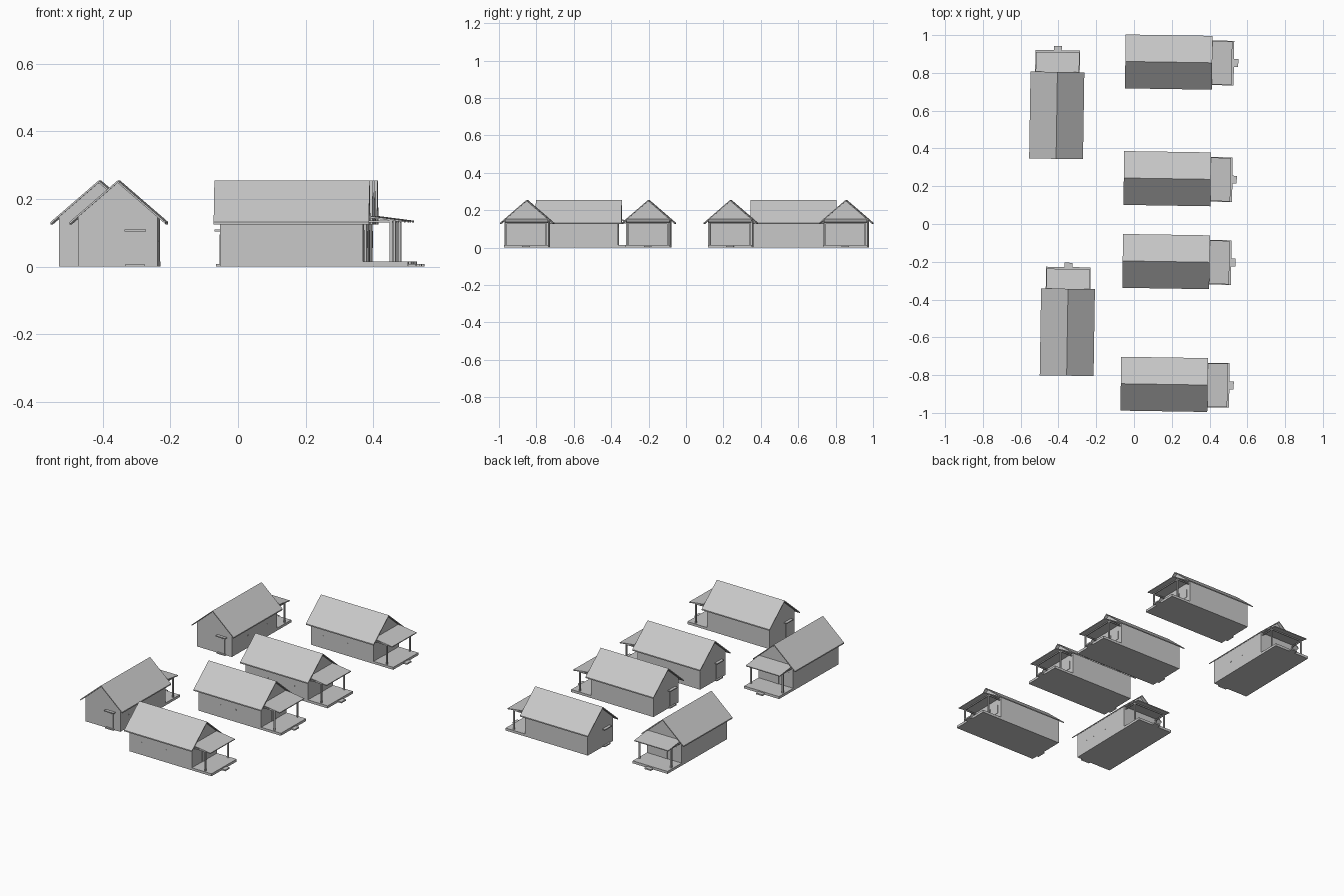
import bpy
import bmesh
from math import radians
from mathutils import Matrix

cube = bpy.data.objects.get("Cube")
if cube:
    bpy.data.objects.remove(cube, do_unlink=True)

grey = bpy.data.materials.new("plain_grey")
grey.use_nodes = True
GREY = (0.58, 0.58, 0.58, 1)
grey.diffuse_color = GREY
grey.node_tree.nodes["Principled BSDF"].inputs["Base Color"].default_value = GREY

# Cabin measures, with the porch towards local +x
WALL_X, WALL_Y = 0.212, 0.118
ROOF_X, ROOF_Y = 0.23, 0.1425
RIDGE, EAVE, THICK = 0.255, 0.132, 0.007
SLOPE = (RIDGE - EAVE) / ROOF_Y

parts = []


def finish(name, bm):
    bmesh.ops.recalc_face_normals(bm, faces=bm.faces)
    mesh = bpy.data.meshes.new(name)
    bm.to_mesh(mesh)
    bm.free()
    mesh.materials.append(grey)
    parts.append((name, mesh))


def extruded(name, profile, vec):
    """Closed profile of 3D points swept along vec."""
    bm = bmesh.new()
    face = bm.faces.new([bm.verts.new(p) for p in profile])
    out = bmesh.ops.extrude_face_region(bm, geom=[face], use_keep_orig=True)
    moved = [v for v in out["geom"] if isinstance(v, bmesh.types.BMVert)]
    bmesh.ops.translate(bm, verts=moved, vec=vec)
    finish(name, bm)


def box(name, x, y, z):
    """Box given by its ranges on each axis."""
    extruded(name, [(x[0], y[0], z[0]), (x[1], y[0], z[0]),
                    (x[1], y[1], z[0]), (x[0], y[1], z[0])], (0, 0, z[1] - z[0]))


# Walls with gables, and the pitched roof
wall_top = RIDGE - SLOPE * WALL_Y - THICK
pentagon = [(-WALL_Y, 0), (WALL_Y, 0), (WALL_Y, wall_top),
            (0, RIDGE - THICK), (-WALL_Y, wall_top)]
extruded("walls", [(-WALL_X, y, z) for y, z in pentagon], (2 * WALL_X, 0, 0))
chevron = [(-ROOF_Y, EAVE), (0, RIDGE), (ROOF_Y, EAVE),
           (ROOF_Y, EAVE - THICK), (0, RIDGE - THICK), (-ROOF_Y, EAVE - THICK)]
extruded("roof", [(-ROOF_X, y, z) for y, z in chevron], (2 * ROOF_X, 0, 0))

# Porch deck, step, posts, beam and lean-to roof
box("porch_deck", (WALL_X, 0.345), (-WALL_Y, WALL_Y), (0, 0.015))
box("porch_step", (0.345, 0.368), (-0.021, 0.021), (0, 0.008))
for side, label in ((1, "left"), (-1, "right")):
    y = side * 0.107
    box("porch_post_" + label, (0.291, 0.299), (y - 0.004, y + 0.004), (0.015, 0.136))
    box("porch_side_beam_" + label, (WALL_X, 0.299), (y - 0.003, y + 0.003), (0.13, 0.136))
box("porch_front_beam", (0.292, 0.298), (-0.107, 0.107), (0.13, 0.136))
lean = [(WALL_X, 0.152), (0.335, 0.136), (0.335, 0.131), (WALL_X, 0.146)]
extruded("porch_roof", [(x, -0.115, z) for x, z in lean], (0, 0.23, 0))

# Porch door and window plates
box("porch_door", (WALL_X, WALL_X + 0.002), (-0.021, 0.021), (0.015, 0.108))
box("porch_window", (WALL_X, WALL_X + 0.002), (0.045, 0.09), (0.055, 0.105))

# Back door with its awning and low step
box("back_door", (-WALL_X - 0.002, -WALL_X), (-0.071, -0.033), (0.007, 0.095))
box("back_awning", (-0.229, -WALL_X), (-0.084, -0.02), (0.104, 0.11))
box("back_step", (-0.224, -WALL_X), (-0.08, -0.024), (0, 0.007))

# Small vents on the right wall
for i, x in enumerate((-0.13, -0.06, 0.04, 0.12)):
    box("side_vent_%d" % i, (x - 0.003, x + 0.003),
        (-WALL_Y - 0.001, -WALL_Y), (0.072, 0.077))

# Place the six cabins: centre and heading
cabins = [(0.184, 0.857, 0), (0.176, 0.24, 0), (0.17, -0.199, 0),
          (0.16, -0.849, 0), (-0.409, 0.575, 90), (-0.353, -0.573, 90)]
for n, (cx, cy, turn) in enumerate(cabins, 1):
    place = Matrix.Translation((cx, cy, 0)) @ Matrix.Rotation(radians(turn - 0.9), 4, "Z")
    for name, mesh in parts:
        obj = bpy.data.objects.new("cabin_%d_%s" % (n, name), mesh)
        obj.matrix_world = place
        bpy.context.scene.collection.objects.link(obj)
